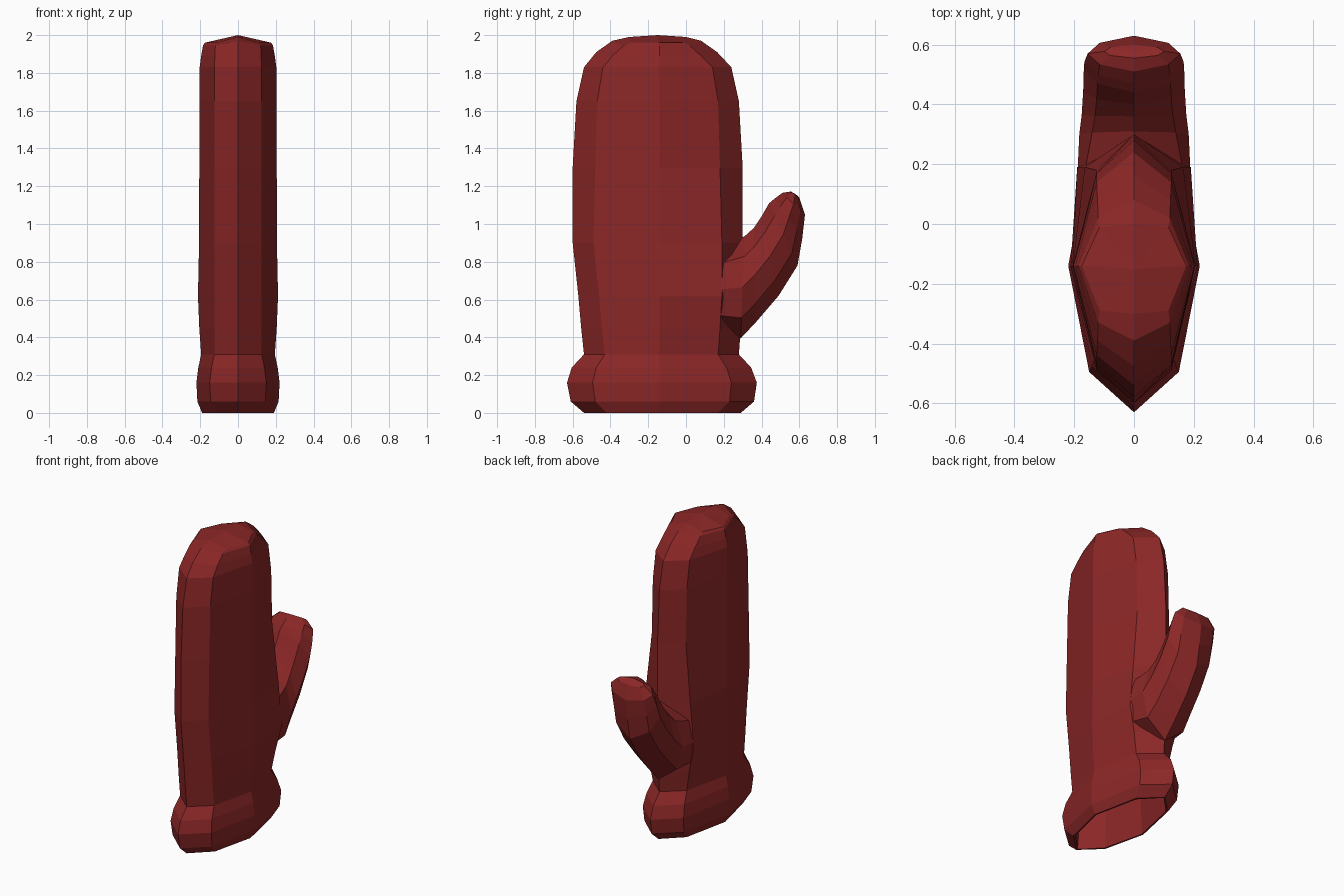
import bpy
import bmesh
from mathutils import Vector

cube = bpy.data.objects.get("Cube")
if cube:
    bpy.data.objects.remove(cube, do_unlink=True)

wool = bpy.data.materials.new("dark red wool")
wool.use_nodes = True
wool.diffuse_color = (0.26, 0.02, 0.02, 1)
wool.node_tree.nodes["Principled BSDF"].inputs["Base Color"].default_value = wool.diffuse_color


def mirrored_ring(half):
    """Close a half section (edge, side, middle, side, edge) across x = 0."""
    return half + [Vector((-p.x, p.y, p.z)) for p in half[-2:0:-1]]


def loft(name, rings, start_cap=False, apex=None):
    """Skin a list of equal rings, optionally closing either end."""
    bm = bmesh.new()
    loops = [[bm.verts.new(p) for p in ring] for ring in rings]
    count = len(loops[0])
    for low, high in zip(loops, loops[1:]):
        for i in range(count):
            j = (i + 1) % count
            bm.faces.new((low[i], low[j], high[j], high[i]))
    if start_cap:
        bm.faces.new(loops[0][::-1])
    if apex:
        tip = bm.verts.new(apex)
        for i in range(count):
            bm.faces.new((loops[-1][i], loops[-1][(i + 1) % count], tip))
    bmesh.ops.recalc_face_normals(bm, faces=bm.faces)
    mesh = bpy.data.meshes.new(name)
    bm.to_mesh(mesh)
    bm.free()
    mesh.materials.append(wool)
    obj = bpy.data.objects.new(name, mesh)
    bpy.context.collection.objects.link(obj)
    return obj


def hand_ring(z, front, back, wide, side, inset=0.12, drop=0.0, back_side=None):
    """Horizontal section with a pointed front and back edge."""
    return mirrored_ring([
        Vector((0, front, z)),
        Vector((side, front + inset, z - drop)),
        Vector((wide, -0.14, z - drop)),
        Vector((back_side or side, back - inset, z - drop)),
        Vector((0, back, z))])


# Hollow cuff, palm and rounded finger end, from the inside up and over
hand_rings = [
    hand_ring(0.31, -0.50, 0.24, 0.165, 0.10),
    hand_ring(0.0, -0.53, 0.28, 0.18, 0.115),
    hand_ring(0.0, -0.54, 0.29, 0.19, 0.125),
    hand_ring(0.06, -0.61, 0.36, 0.215, 0.145, 0.13),
    hand_ring(0.16, -0.63, 0.375, 0.22, 0.15, 0.135),
    hand_ring(0.24, -0.605, 0.345, 0.21, 0.14, 0.13),
    hand_ring(0.31, -0.54, 0.28, 0.195, 0.125, 0.11),
    hand_ring(0.45, -0.555, 0.29, 0.205, 0.125, 0.11, 0, 0.15),
    hand_ring(0.62, -0.57, 0.30, 0.212, 0.125, 0.11, 0, 0.19),
    hand_ring(0.90, -0.60, 0.30, 0.206, 0.125, 0.11, 0, 0.165),
    hand_ring(1.30, -0.60, 0.30, 0.205, 0.125),
    hand_ring(1.65, -0.58, 0.28, 0.205, 0.125, 0.11),
    hand_ring(1.83, -0.54, 0.24, 0.203, 0.125, 0.10),
    hand_ring(1.91, -0.475, 0.165, 0.195, 0.122, 0.085, 0.02),
    hand_ring(1.97, -0.39, 0.08, 0.185, 0.12, 0.06, 0.025),
    hand_ring(1.99, -0.30, 0.0, 0.175, 0.115, 0.01, 0.03)]
loft("mitten_hand", hand_rings, True, (0, -0.15, 2.0))


def thumb_ring(inner, outer, wide, side):
    """Tilted section running from the inner edge to the outer edge."""
    a, b = Vector((0, *inner)), Vector((0, *outer))
    return mirrored_ring([
        a + (b - a) * t + Vector((x, 0, 0))
        for t, x in ((0, 0), (0.2, side), (0.5, wide), (0.8, side), (1, 0))])


# Thumb, curving from inside the palm up to its tip
thumb_rings = [
    thumb_ring((0.15, 0.87), (0.15, 0.43), 0.19, 0.17),
    thumb_ring((0.31, 0.935), (0.29, 0.395), 0.183, 0.14),
    thumb_ring((0.36, 0.98), (0.37, 0.48), 0.175, 0.13),
    thumb_ring((0.40, 1.04), (0.49, 0.62), 0.17, 0.125),
    thumb_ring((0.44, 1.11), (0.59, 0.78), 0.168, 0.122),
    thumb_ring((0.47, 1.135), (0.615, 0.92), 0.166, 0.12),
    thumb_ring((0.51, 1.165), (0.63, 1.05), 0.155, 0.115),
    thumb_ring((0.555, 1.172), (0.60, 1.14), 0.10, 0.08)]
loft("mitten_thumb", thumb_rings, True, (0, 0.58, 1.158))
